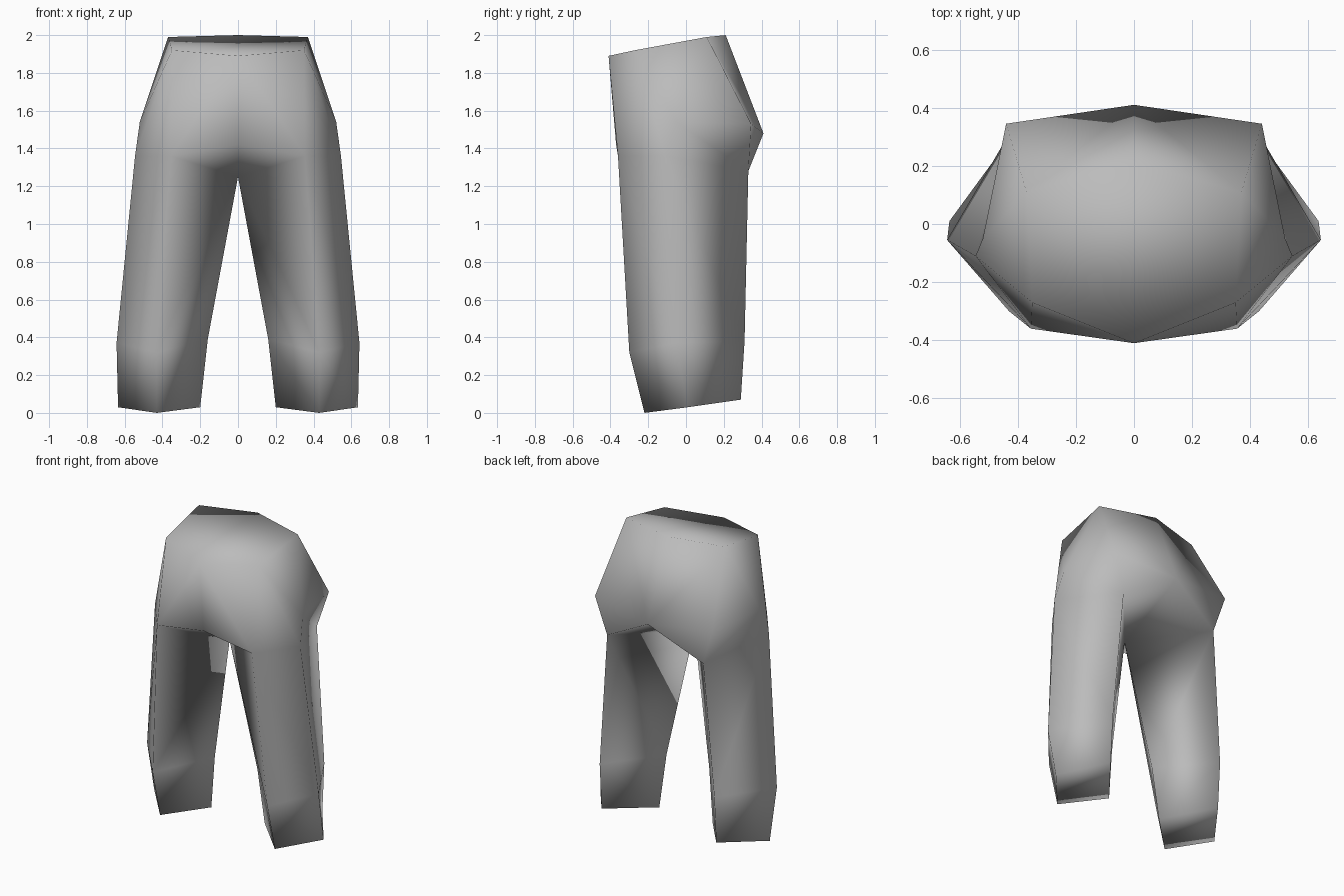
import bpy
import bmesh

old = bpy.data.objects.get("Cube")
if old:
    bpy.data.objects.remove(old, do_unlink=True)

# Plain grey cloth
cloth = bpy.data.materials.new("grey_cloth")
cloth.use_nodes = True
grey = (0.5, 0.5, 0.5, 1)
cloth.diffuse_color = grey
shader = cloth.node_tree.nodes["Principled BSDF"]
shader.inputs["Base Color"].default_value = grey
shader.inputs["Roughness"].default_value = 0.8

bm = bmesh.new()


def ring(*points):
    return [bm.verts.new(p) for p in points]


def face(*verts):
    bm.faces.new(verts)


def bridge(a, b):
    for i in range(len(a)):
        j = (i + 1) % len(a)
        face(a[i], a[j], b[j], b[i])


# Waist, left half
waist = ring((0, -.41, 1.89), (.35, -.27, 1.92), (.37, .11, 1.99), (0, .21, 2))
waist_front, waist_corner, waist_side, waist_back = waist

# Hips and seat, left half
fly, hip, seat_corner, seat = ring(
    (0, -.37, 1.42), (.52, -.05, 1.54), (.44, .345, 1.53), (0, .41, 1.48))

# Leg rings from thigh to cuff: front, outside, back, inside
thigh = ring((.355, -.36, 1.36), (.545, -.11, 1.36), (.36, .33, 1.28), (0, -.09, 1.25))
shin = ring((.43, -.30, .32), (.643, -.055, .37), (.43, .31, .38), (.16, -.02, .39))
cuff = ring((.43, -.22, 0), (.635, .01, .03), (.43, .29, .07), (.20, 0, .03))
front, outside, back, inside = thigh

# Pelvis
face(*waist)
face(waist_front, fly, front, waist_corner)
face(waist_corner, front, outside)
face(waist_corner, outside, hip)
face(waist_corner, hip, waist_side)
face(waist_side, hip, seat_corner)
face(hip, outside, back, seat_corner)
face(waist_side, seat_corner, seat, waist_back)

# Crotch
face(fly, inside, front)
face(seat, seat_corner, back)
face(seat, back, inside)

# Leg and closed cuff
bridge(thigh, shin)
bridge(shin, cuff)
face(*cuff)

# Other half
bmesh.ops.mirror(bm, geom=bm.verts[:] + bm.edges[:] + bm.faces[:],
                 axis='X', merge_dist=0.001)
bmesh.ops.remove_doubles(bm, verts=bm.verts[:], dist=0.001)
bmesh.ops.recalc_face_normals(bm, faces=bm.faces[:])
for f in bm.faces:
    f.smooth = True

mesh = bpy.data.meshes.new("trousers")
bm.to_mesh(mesh)
bm.free()
mesh.materials.append(cloth)
trousers = bpy.data.objects.new("trousers", mesh)
bpy.context.scene.collection.objects.link(trousers)
